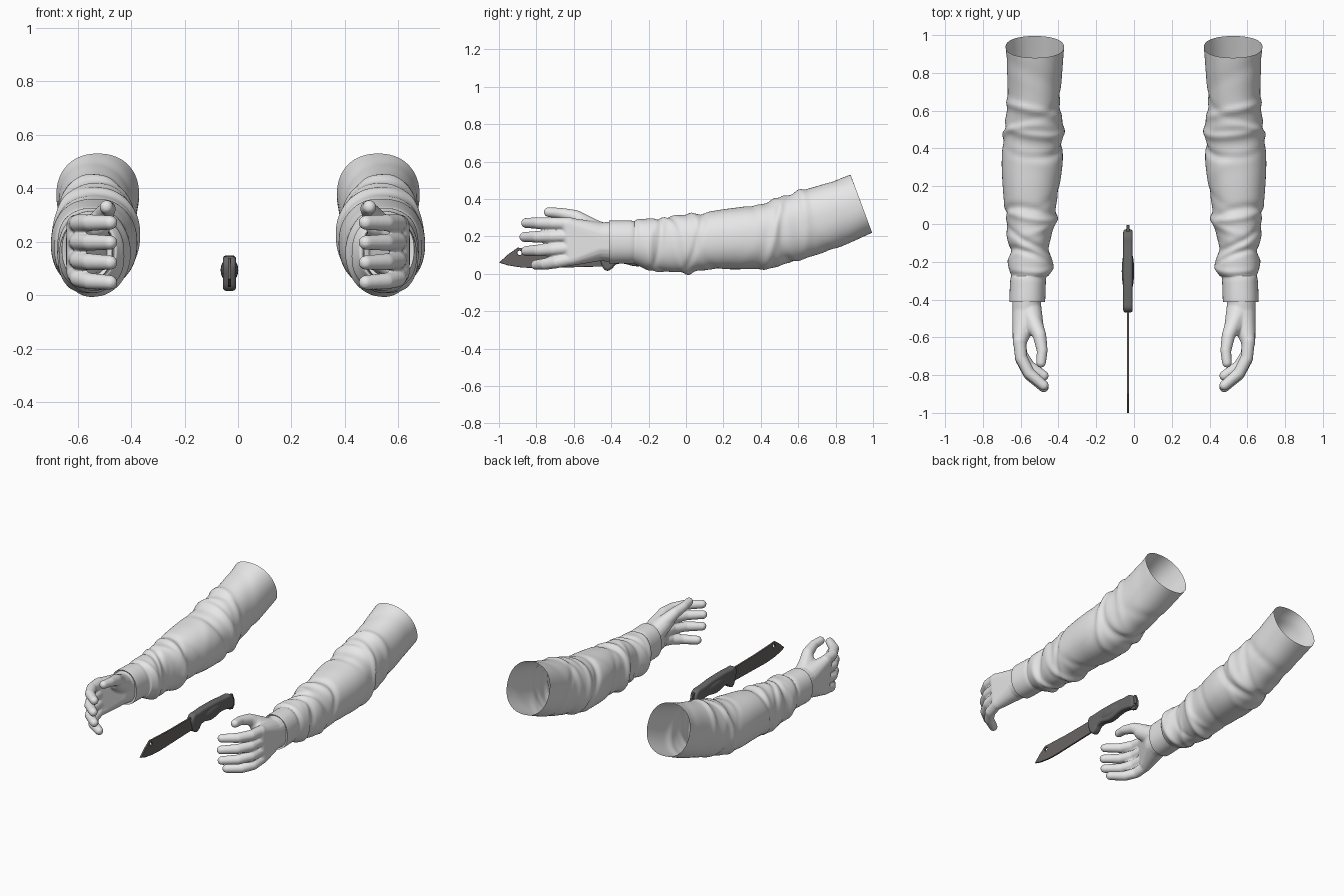
import bpy, bmesh, math
from mathutils import Vector

cube = bpy.data.objects.get("Cube")
if cube:
    bpy.data.objects.remove(cube)


def material(name, rgb):
    mat = bpy.data.materials.new(name)
    mat.use_nodes = True
    color = (*rgb, 1)
    mat.diffuse_color = color
    mat.node_tree.nodes["Principled BSDF"].inputs["Base Color"].default_value = color
    return mat


LIGHT = material("light grey", (0.8, 0.8, 0.8))
DARK = material("dark grey", (0.14, 0.14, 0.14))
STEEL = material("dark steel", (0.14, 0.13, 0.125))


def add_object(name, bm, mat):
    mesh = bpy.data.meshes.new(name)
    bm.to_mesh(mesh)
    bm.free()
    obj = bpy.data.objects.new(name, mesh)
    bpy.context.collection.objects.link(obj)
    mesh.materials.append(mat)
    return obj


def select_only(obj):
    bpy.ops.object.select_all(action="DESELECT")
    obj.select_set(True)
    bpy.context.view_layer.objects.active = obj


def smooth(obj, degrees):
    select_only(obj)
    bpy.ops.object.shade_smooth_by_angle(angle=math.radians(degrees))


def mirror(obj):
    mod = obj.modifiers.new("mirror", "MIRROR")
    mod.use_mirror_merge = False


# Sleeve sections: y, top, bottom, inner x, outer x
SECTIONS = [Vector(s) for s in (
    (-.395, .26, .09, .5, .63), (-.41, .28, .06, .475, .655), (-.4, .285, .055, .47, .66),
    (-.29, .285, .055, .465, .655), (-.27, .285, .05, .45, .655), (-.21, .295, .025, .43, .665),
    (-.15, .3, .02, .445, .655), (-.08, .31, .01, .445, .67), (0, .315, .005, .42, .675),
    (.08, .325, .02, .415, .685), (.2, .345, .025, .395, .695), (.32, .36, .025, .378, .7),
    (.42, .375, .03, .378, .69), (.5, .405, .05, .378, .685), (.6, .44, .09, .39, .67),
    (.72, .475, .135, .383, .67), (.88, .53, .22, .37, .68))]

# Cloth folds: y, slant, angle of strongest point, width, height
FOLDS = (
    (-.28, .01, 1, .015, -.008), (-.23, .03, 3, .022, .014), (-.18, .05, 1, .018, -.012),
    (-.13, .06, 5, .022, .012), (-.07, .07, 2, .02, -.012), (-.02, .05, 4, .022, .014),
    (.03, .06, .5, .02, -.011), (.06, .04, 2.5, .02, .011), (.12, .08, 4, .025, -.006),
    (.3, .1, 1, .04, .004), (.42, .07, 3, .022, -.011), (.46, .06, 0, .02, .01),
    (.5, .04, 2.5, .022, .011), (.54, .05, 5, .02, -.011), (.58, .04, 1, .02, .011),
    (.63, .07, 3.5, .025, -.007), (.74, .09, 1, .04, -.004))


def catmull(p0, p1, p2, p3, t):
    return 0.5 * (2 * p1 + (p2 - p0) * t + (2 * p0 - 5 * p1 + 4 * p2 - p3) * t ** 2
                  + (3 * p1 - p0 - 3 * p2 + p3) * t ** 3)


def rounded(value, power=0.9):
    return math.copysign(abs(value) ** power, value)


def build_sleeve(sides=72, steps=8):
    padded = [SECTIONS[0]] + SECTIONS + [SECTIONS[-1]]
    rows = [catmull(*padded[i:i + 4], k / steps)
            for i in range(len(padded) - 3) for k in range(steps)]
    rows.append(SECTIONS[-1])
    bm = bmesh.new()
    rings = []
    for y, top, bottom, inner, outer in rows:
        # the upper arm sections lean back towards the open end
        lean = 0.115 * max(0, (y - 0.3) / 0.58)
        ring = []
        for k in range(sides):
            a = math.tau * k / sides
            bump = 0
            for fy, slant, angle, width, height in FOLDS:
                d = (y - fy - slant * math.sin(a + angle)) / width
                bump += height * math.exp(-d * d) * (0.55 + 0.45 * math.cos(a - angle))
            if y < -0.29:
                bump = 0
            grow = 1 + bump / 0.15
            c, s = rounded(math.cos(a)), rounded(math.sin(a))
            ring.append(bm.verts.new((
                (inner + outer) / 2 + c * grow * (outer - inner) / 2,
                y + lean * (1 - s) / 2,
                (top + bottom) / 2 + s * grow * (top - bottom) / 2)))
        rings.append(ring)
    for a, b in zip(rings, rings[1:]):
        for k in range(sides):
            n = (k + 1) % sides
            bm.faces.new((a[k], b[k], b[n], a[n]))
    obj = add_object("sleeves", bm, LIGHT)
    smooth(obj, 60)
    mirror(obj)


build_sleeve()


# Hands: hulls around balls, fused into one skin
def ball_points(x, y, z, r, rows=10, sides=16):
    for i in range(rows):
        lat = math.pi * ((i + 0.5) / rows - 0.5)
        for k in range(sides):
            lon = math.tau * (k + i % 2 / 2) / sides
            yield (x + r * math.cos(lat) * math.cos(lon),
                   y + r * math.cos(lat) * math.sin(lon), z + r * math.sin(lat))


def hull(bm, *balls):
    verts = [bm.verts.new(p) for ball in balls for p in ball_points(*ball)]
    bmesh.ops.convex_hull(bm, input=verts)
    for v in [v for v in bm.verts if not v.link_faces]:
        bm.verts.remove(v)


def chain(bm, balls):
    for a, b in zip(balls, balls[1:]):
        hull(bm, a, b)


hand = bmesh.new()
# wrist, back of the hand, thumb pad and heel of the palm
hull(hand, (.565, -.36, .14, .08), (.565, -.36, .2, .08),
     (.57, -.46, .145, .075), (.57, -.46, .2, .075))
hull(hand, (.57, -.46, .145, .075), (.57, -.46, .2, .075),
     (.606, -.63, .265, .036), (.606, -.61, .08, .036))
hull(hand, (.56, -.44, .2, .07), (.525, -.55, .265, .048))
hull(hand, (.565, -.46, .13, .06), (.6, -.59, .09, .042))
chain(hand, ((.54, -.5, .245, .05), (.5, -.59, .305, .036),
             (.486, -.67, .324, .029), (.492, -.735, .33, .026)))

# fingers: knuckle height, tip height, reach
for z0, z1, reach in ((.268, .272, 1), (.203, .197, 1.04), (.138, .122, 1), (.078, .048, .78)):
    path = ((.606, 0, 0, .034), (.597, -.09, .5, .033), (.555, -.17, .85, .031), (.478, -.235, 1, .027))
    chain(hand, [(x, -.62 + y * reach, z0 + (z1 - z0) * t, r) for x, y, t, r in path])

bmesh.ops.recalc_face_normals(hand, faces=hand.faces)
hands = add_object("hands", hand, LIGHT)
remesh = hands.modifiers.new("fuse", "REMESH")
remesh.mode = "VOXEL"
remesh.voxel_size = 0.006
remesh.use_smooth_shade = True
relax = hands.modifiers.new("relax", "SMOOTH")
relax.factor = 0.5
relax.iterations = 5
mirror(hands)


# Knife parts: flat outlines in the y-z plane with optional round hole
def plate(name, outline, half, bevel, mat, hole=None, curved=False):
    curve = bpy.data.curves.new(name, "CURVE")
    curve.dimensions = "2D"
    curve.fill_mode = "BOTH"
    curve.extrude = half - bevel
    curve.bevel_depth = bevel
    curve.bevel_resolution = 3
    curve.offset = -bevel
    loops = [(outline, curved)]
    if hole:
        hy, hz, r = hole
        angles = [math.tau * k / 20 for k in range(20)]
        loops.append(([(hy + r * math.cos(a), hz + r * math.sin(a)) for a in angles], False))
    for points, is_curved in loops:
        spline = curve.splines.new("BEZIER")
        spline.bezier_points.add(len(points) - 1)
        spline.resolution_u = 5 if is_curved else 1
        for bp, (y, z) in zip(spline.bezier_points, points):
            bp.co = (y, z, 0)
            bp.handle_left_type = bp.handle_right_type = "AUTO" if is_curved else "VECTOR"
        spline.use_cyclic_u = True
    obj = bpy.data.objects.new(name, curve)
    obj.rotation_euler = (math.pi / 2, 0, math.pi / 2)
    obj.location.x = -0.032
    bpy.context.collection.objects.link(obj)
    curve.materials.append(mat)
    select_only(obj)
    bpy.ops.object.convert(target="MESH")
    smooth(bpy.context.object, 35)


plate("knife_blade", ((-1, .06), (-.95, .045), (-.88, .034), (-.8, .03), (-.42, .04), (-.42, .128),
                      (-.7, .13), (-.86, .137), (-.9, .14), (-.95, .105)),
      .006, .003, STEEL, hole=(-.89, .112, .012))
plate("knife_tang", ((-.1, .12), (-.1, .06), (-.05, .025), (-.02, .018), (-.004, .035),
                     (-.004, .08), (-.02, .12)),
      .008, .002, STEEL, hole=(-.026, .05, .011))
plate("knife_handle", ((-.46, .135), (-.455, .06), (-.425, .017), (-.4, .025), (-.37, .052),
                       (-.26, .04), (-.15, .055), (-.08, .045), (-.04, .04), (-.028, .08),
                       (-.045, .125), (-.12, .138), (-.26, .148), (-.4, .145)),
      .025, .014, DARK, curved=True)

# swelling in the middle of the grip
grip = bmesh.new()
bmesh.ops.create_uvsphere(grip, u_segments=24, v_segments=16, radius=1)
bmesh.ops.scale(grip, verts=grip.verts, vec=(.033, .13, .045))
bmesh.ops.translate(grip, verts=grip.verts, vec=(-.032, -.25, .094))
smooth(add_object("knife_grip_swell", grip, DARK), 60)
